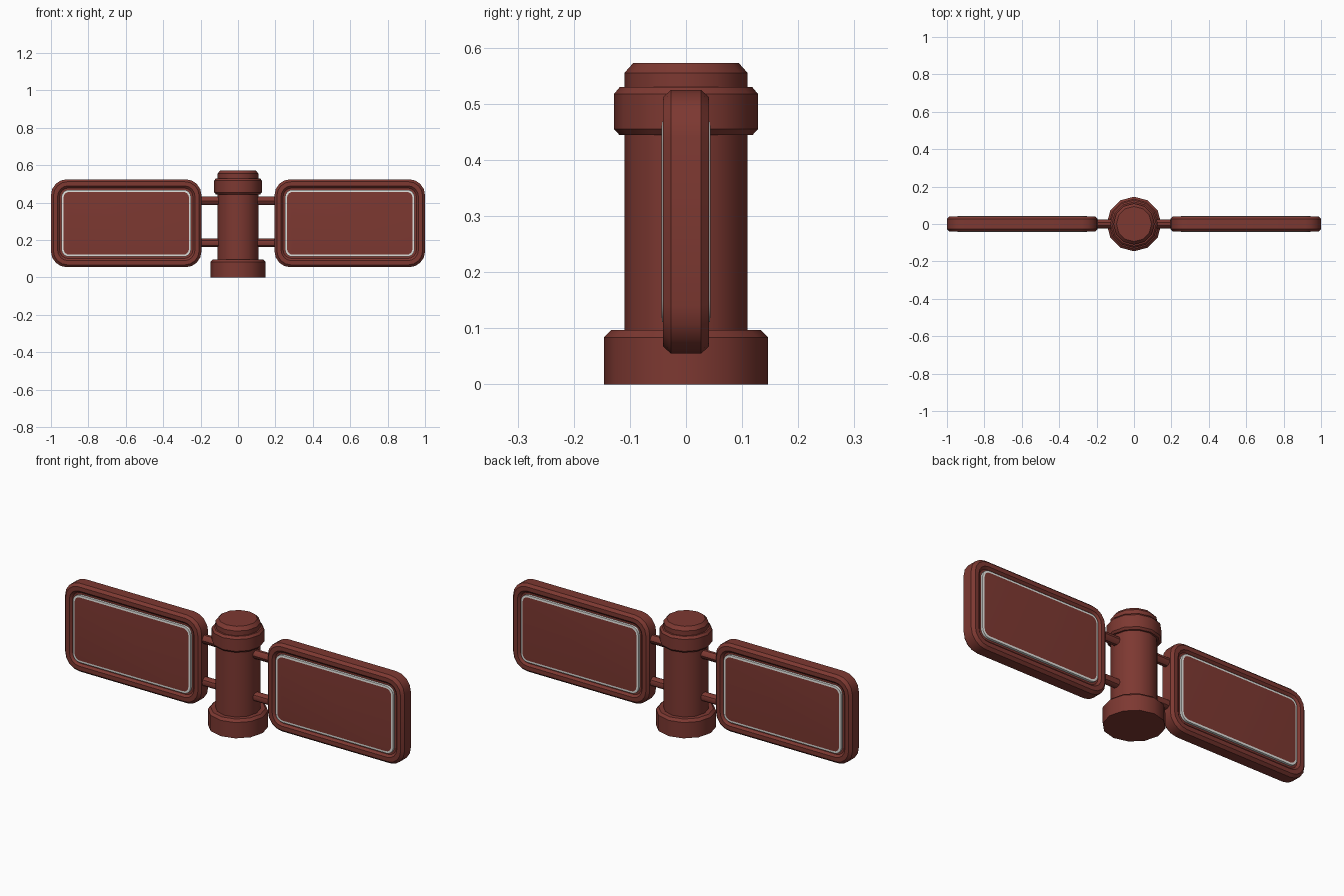
import bpy, bmesh, math
from mathutils import Matrix

cube = bpy.data.objects.get("Cube")
if cube:
    bpy.data.objects.remove(cube, do_unlink=True)


def material(name, rgb):
    m = bpy.data.materials.new(name)
    m.use_nodes = True
    m.diffuse_color = (*rgb, 1)
    bsdf = m.node_tree.nodes["Principled BSDF"]
    bsdf.inputs["Base Color"].default_value = (*rgb, 1)
    bsdf.inputs["Roughness"].default_value = 0.7
    return m


RED = material("brick red", (0.205, 0.04, 0.031))
WHITE = material("off white", (0.75, 0.75, 0.72))


def finish(name, bm, mats):
    bmesh.ops.recalc_face_normals(bm, faces=bm.faces)
    mesh = bpy.data.meshes.new(name)
    bm.to_mesh(mesh)
    bm.free()
    for m in mats:
        mesh.materials.append(m)
    obj = bpy.data.objects.new(name, mesh)
    bpy.context.collection.objects.link(obj)
    bpy.ops.object.select_all(action="DESELECT")
    obj.select_set(True)
    bpy.context.view_layer.objects.active = obj
    bpy.ops.object.shade_smooth_by_angle(angle=math.radians(36))
    return obj


def loft(bm, rings, marked=()):
    """Join rings of points into a closed skin; marked bands get slot 1."""
    loops = [[bm.verts.new(p) for p in ring] for ring in rings]
    n = len(loops[0])
    for k, (a, b) in enumerate(zip(loops, loops[1:])):
        for i in range(n):
            j = (i + 1) % n
            f = bm.faces.new((a[i], a[j], b[j], b[i]))
            f.material_index = 1 if k in marked else 0
    bm.faces.new(loops[0][::-1])
    bm.faces.new(loops[-1])


# Central post: turned profile (radius, height)
SIDES = 12
profile = [(0.146, 0), (0.146, 0.084), (0.133, 0.097), (0.11, 0.097),
           (0.11, 0.445), (0.119, 0.445), (0.128, 0.455), (0.128, 0.518),
           (0.118, 0.53), (0.11, 0.53), (0.11, 0.555), (0.094, 0.573)]
bm = bmesh.new()
loft(bm, [[(r * math.cos(math.tau * i / SIDES), r * math.sin(math.tau * i / SIDES), z)
           for i in range(SIDES)] for r, z in profile])
finish("post", bm, [RED])


# Sign panels: rounded frame, groove and raised board with a pale rim
HALF_W, HALF_H, MID_X, MID_Z = 0.4025, 0.235, 0.5975, 0.29
CORNER_STEPS = 4


def rounded_ring(inset, y, cx):
    r = 0.085 - inset * 0.8
    w, h = HALF_W - inset - r, HALF_H - inset - r
    points = []
    for q, (sx, sz) in enumerate([(1, 1), (-1, 1), (-1, -1), (1, -1)]):
        for s in range(CORNER_STEPS + 1):
            a = math.pi / 2 * (q + s / CORNER_STEPS)
            points.append((cx + sx * w + r * math.cos(a), y,
                           MID_Z + sz * h + r * math.sin(a)))
    return points


# (inset from the outline, half depth), from the board outwards
section = [(0.067, 0.0435), (0.056, 0.0425), (0.056, 0.03), (0.046, 0.03),
           (0.035, 0.041), (0.013, 0.041), (0, 0.027)]
path = [(i, -y) for i, y in section] + section[::-1]
last = len(path) - 2

for side, label in ((1, "left"), (-1, "right")):
    bm = bmesh.new()
    loft(bm, [rounded_ring(i, y, side * MID_X) for i, y in path],
         marked=(0, 1, last - 1, last))
    finish(label + "_panel", bm, [RED, WHITE])

    # Two round arms join each panel to the post
    for z, level in ((0.41, "upper"), (0.185, "lower")):
        bm = bmesh.new()
        bmesh.ops.create_cone(
            bm, cap_ends=True, segments=10, radius1=0.024, radius2=0.024, depth=0.14,
            matrix=Matrix.Translation((side * 0.15, 0, z)) @ Matrix.Rotation(math.pi / 2, 4, "Y"))
        finish(f"{label}_{level}_arm", bm, [RED])
